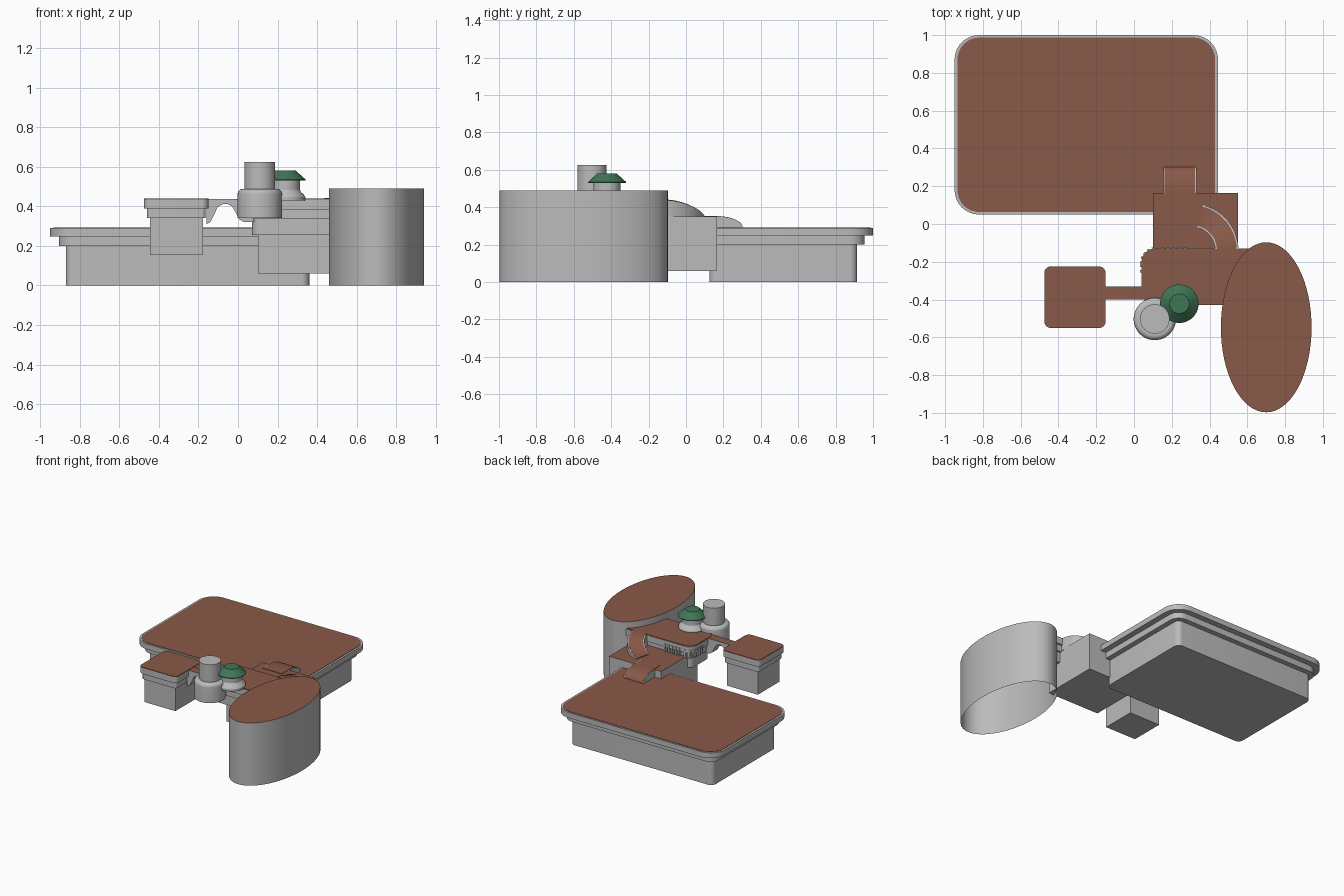
import bpy, bmesh, math
from math import sin, cos, pi, radians

if "Cube" in bpy.data.objects:
    bpy.data.objects.remove(bpy.data.objects["Cube"])


def material(name, rgb):
    m = bpy.data.materials.new(name)
    m.use_nodes = True
    m.diffuse_color = (*rgb, 1)
    m.node_tree.nodes["Principled BSDF"].inputs["Base Color"].default_value = (*rgb, 1)
    return m


GREY = material("stone grey", (0.5, 0.5, 0.5))
BROWN = material("earth brown", (0.25, 0.1, 0.065))
GREEN = material("roof green", (0.05, 0.18, 0.09))


def finish(name, bm, mats, smooth=True):
    bmesh.ops.recalc_face_normals(bm, faces=bm.faces[:])
    mesh = bpy.data.meshes.new(name)
    bm.to_mesh(mesh)
    bm.free()
    for m in mats:
        mesh.materials.append(m)
    ob = bpy.data.objects.new(name, mesh)
    bpy.context.collection.objects.link(ob)
    if smooth:
        bpy.ops.object.select_all(action="DESELECT")
        ob.select_set(True)
        bpy.context.view_layer.objects.active = ob
        bpy.ops.object.shade_smooth_by_angle(angle=radians(30))
    return ob


def prism(name, outline, z0, z1, mat=GREY, top=None, bottom=True):
    """Extrude a plan outline upward; the top face may have its own colour."""
    bm = bmesh.new()
    low = [bm.verts.new((x, y, z0)) for x, y in outline]
    high = [bm.verts.new((x, y, z1)) for x, y in outline]
    n = len(outline)
    for i in range(n):
        j = (i + 1) % n
        bm.faces.new((low[i], low[j], high[j], high[i]))
    if bottom:
        bm.faces.new(low[::-1])
    bm.faces.new(high).material_index = 1 if top else 0
    return finish(name, bm, [mat, top or mat])


def rounded(x0, x1, y0, y1, r, steps=8):
    pts = []
    corners = [(x1 - r, y1 - r), (x0 + r, y1 - r), (x0 + r, y0 + r), (x1 - r, y0 + r)]
    for k, (cx, cy) in enumerate(corners):
        for s in range(steps + 1):
            a = (k + s / steps) * pi / 2
            pts.append((cx + r * cos(a), cy + r * sin(a)))
    return pts


def rect(x0, x1, y0, y1):
    return [(x0, y0), (x1, y0), (x1, y1), (x0, y1)]


def lathe(name, x, y, profile, mat, sides=48):
    bm = bmesh.new()
    rings = [[bm.verts.new((x + r * cos(2 * pi * i / sides), y + r * sin(2 * pi * i / sides), z))
              for i in range(sides)] for r, z in profile]
    for a, b in zip(rings, rings[1:]):
        for i in range(sides):
            j = (i + 1) % sides
            bm.faces.new((a[i], a[j], b[j], b[i]))
    bm.faces.new(rings[0][::-1])
    bm.faces.new(rings[-1])
    return finish(name, bm, [mat])


def strip(name, stations, floor, mat):
    """Solid ramp through stations of (left xy, right xy, height)."""
    bm = bmesh.new()
    rows = [[bm.verts.new(p) for p in ((*l, floor), (*l, z), (*r, z), (*r, floor))]
            for l, r, z in stations]
    for a, b in zip(rows, rows[1:]):
        for i in range(4):
            j = (i + 1) % 4
            bm.faces.new((a[i], a[j], b[j], b[i]))
    bm.faces.new(rows[0])
    bm.faces.new(rows[-1][::-1])
    return finish(name, bm, [mat])


# Large plaza: stepped base with a brown inlay
prism("plaza_base", rounded(-0.87, 0.36, 0.125, 0.915, 0.04), 0, 0.2)
prism("plaza_step", rounded(-0.905, 0.40, 0.09, 0.955, 0.08), 0.2, 0.248)
prism("plaza_slab", rounded(-0.95, 0.445, 0.05, 1.0, 0.13), 0.248, 0.29)
prism("plaza_floor", rounded(-0.935, 0.43, 0.063, 0.987, 0.117), 0.288, 0.293, BROWN)

# Oval tower, open underneath
oval = [(0.70 + 0.24 * cos(2 * pi * i / 64), -0.547 + 0.45 * sin(2 * pi * i / 64)) for i in range(64)]
prism("oval_tower", oval, 0, 0.49, GREY, BROWN, bottom=False)

# Middle block
prism("middle_block", rect(0.10, 0.55, -0.285, 0.165), 0.06, 0.35, GREY, BROWN)

# Central terrace
prism("terrace_base", rounded(0.07, 0.68, -0.40, -0.16, 0.05), 0.255, 0.335)
prism("terrace_step", rounded(0.055, 0.69, -0.415, -0.145, 0.06), 0.335, 0.385)
prism("terrace_slab", rounded(0.04, 0.70, -0.43, -0.13, 0.07), 0.385, 0.434)
prism("terrace_floor", rounded(0.042, 0.70, -0.428, -0.132, 0.07), 0.434, 0.44, BROWN)

# Small corbels around the back right corner of the terrace
spots = [(0.27 - 0.03 * i, -0.137, pi / 2) for i in range(5)]
spots += [(0.115 + 0.07 * cos(a), -0.205 + 0.07 * sin(a), a)
          for a in [radians(100 + 20 * i) for i in range(5)]]
spots += [(0.045, -0.22, pi), (0.045, -0.25, pi)]
for x, y, a in spots:
    c, s = cos(a), sin(a)
    plan = [(x + u * c - v * s, y + u * s + v * c) for u, v in rect(-0.02, 0.012, -0.007, 0.007)]
    prism("corbel", plan, 0.35, 0.41)

# Small plaza to the side
prism("small_plaza_base", rect(-0.445, -0.178, -0.52, -0.253), 0.155, 0.34)
prism("small_plaza_step", rounded(-0.46, -0.163, -0.535, -0.238, 0.02), 0.34, 0.388)
prism("small_plaza_slab", rounded(-0.475, -0.15, -0.55, -0.225, 0.035), 0.388, 0.434)
prism("small_plaza_floor", rounded(-0.475, -0.15, -0.55, -0.225, 0.035), 0.434, 0.44, BROWN)

# Arched bridge from the small plaza to the terrace
arch = [(-0.16, 0.31), (-0.14, 0.32), (-0.122, 0.355), (-0.103, 0.395), (-0.08, 0.41),
        (-0.055, 0.412), (-0.03, 0.4), (-0.012, 0.37), (0.005, 0.335), (0.03, 0.32)]
bm = bmesh.new()
rows = [[bm.verts.new(p) for p in ((x, -0.40, z), (x, -0.40, 0.437), (x, -0.33, 0.437), (x, -0.33, z))]
        for x, z in arch + [(0.08, 0.32)]]
for a, b in zip(rows, rows[1:]):
    for i in range(4):
        j = (i + 1) % 4
        bm.faces.new((a[i], a[j], b[j], b[i])).material_index = int(i == 1)
bm.faces.new(rows[0])
bm.faces.new(rows[-1][::-1])
finish("arched_bridge", bm, [GREY, BROWN])

# Round tower and roofed pavilion
shoulder = [(0.085 + 0.027 * cos(radians(a)), 0.461 + 0.027 * sin(radians(a))) for a in range(0, 91, 15)]
lathe("round_tower", 0.11, -0.503, [(0.112, 0.34)] + shoulder + [(0.078, 0.488), (0.078, 0.625)], GREY)
lathe("pavilion_column", 0.24, -0.422,
      [(0.1, 0.43), (0.1, 0.447), (0.092, 0.46), (0.08, 0.47), (0.073, 0.482), (0.073, 0.53)], GREY)
lathe("pavilion_roof", 0.24, -0.422, [(0.102, 0.53), (0.102, 0.535), (0.052, 0.58)], GREEN)


# Ramps: grey bodies with a narrower brown path on top
def curved(inner, outer, lift):
    out = []
    for i in range(17):
        t = i / 16
        a = radians(76 * t)
        z = 0.352 + 0.088 * cos(t * pi / 2) + lift
        out.append(((0.305 + inner * cos(a), -0.14 + inner * sin(a)),
                    (0.305 + outer * cos(a), -0.14 + outer * sin(a)), z))
    return out


def straight(x0, x1, lift):
    out = [((x0, 0.08), (x1, 0.08), 0.35 + lift)]
    for i in range(13):
        a = i / 12 * pi / 2
        y = 0.16 + 0.143 * sin(a)
        out.append(((x0, y), (x1, y), 0.29 + 0.06 * cos(a) + lift))
    return out


strip("curved_ramp_body", curved(0.125, 0.248, 0), 0.34, GREY)
strip("curved_ramp_path", curved(0.134, 0.239, 0.003), 0.342, BROWN)
strip("straight_ramp_body", straight(0.155, 0.33, 0), 0.27, GREY)
strip("straight_ramp_path", straight(0.162, 0.323, 0.003), 0.272, BROWN)
